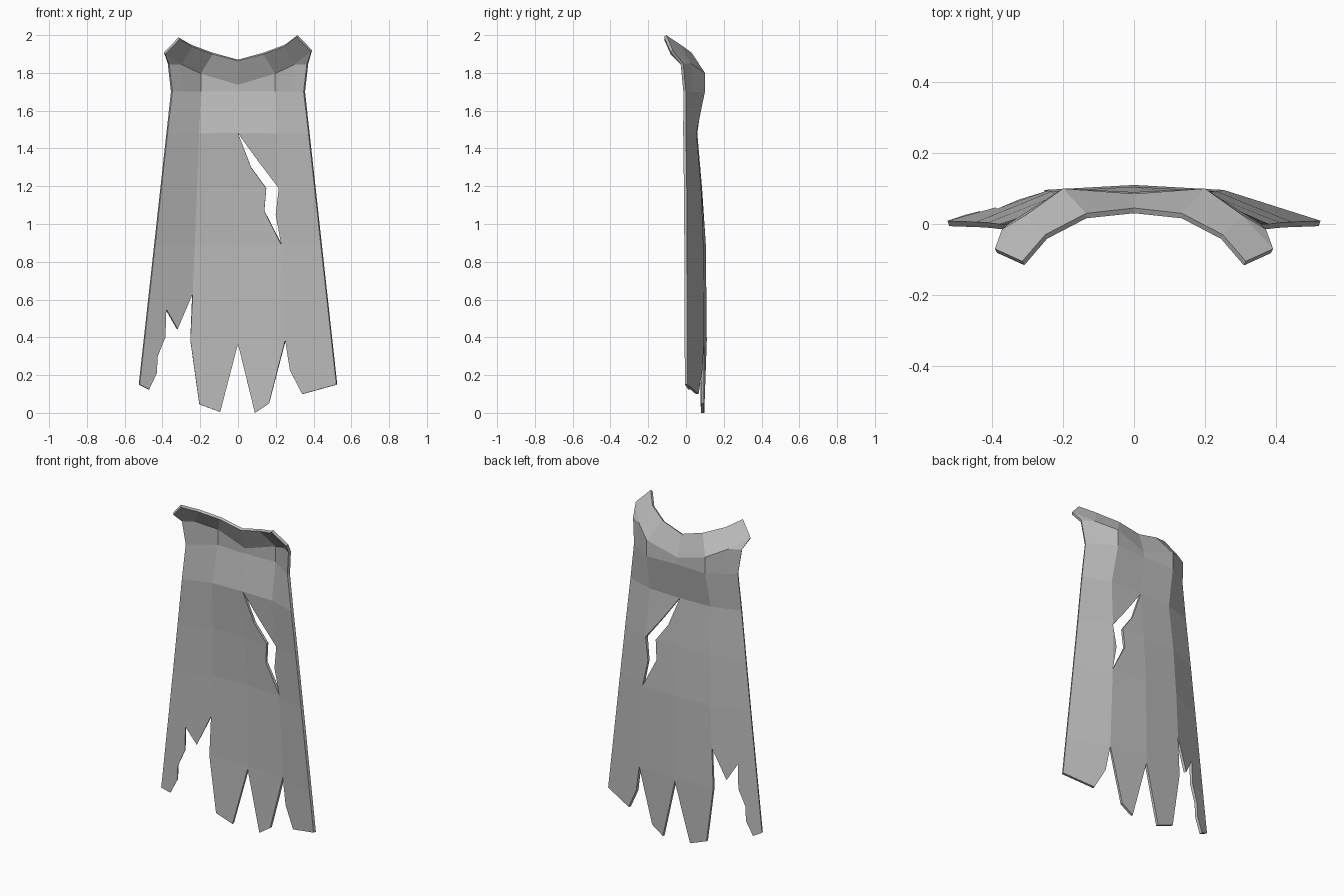
import bpy, bmesh
from mathutils import Vector

cube = bpy.data.objects.get("Cube")
if cube:
    bpy.data.objects.remove(cube, do_unlink=True)

TOP = 1.7
# Depth of the cloth by height: z, side edge, fold, centre
DEPTH = [(1.7, 0.0, 0.1, 0.09), (1.48, 0.0, 0.055, 0.06), (1.19, 0.004, 0.08, 0.085),
         (0.89, 0.006, 0.092, 0.105), (0.385, 0.008, 0.096, 0.11), (0.0, 0.01, 0.09, 0.1)]


def fold(z):
    return 0.2 + (TOP - z) * 0.04


def side(z):
    return 0.355 + (TOP - z) * 0.11


def depth(x, z):
    for (z1, *upper), (z0, *lower) in zip(DEPTH, DEPTH[1:]):
        if z >= z0 - 1e-6:
            t = (z - z0) / (z1 - z0)
            edge, crease, mid = [b + (a - b) * t for a, b in zip(upper, lower)]
            break
    f, s, x = fold(z), side(z), abs(x)
    if x < f:
        return mid + (crease - mid) * x / f
    return crease + (edge - crease) * (x - f) / (s - f)


def on_fold(z, sign=1):
    return (sign * fold(z), z)


bm = bmesh.new()

# Flat cloth pieces with ragged hems, joined along the tear and its seam
tear_outer = [(0.11, 1.33), on_fold(1.19), (0.2, 1.05)]
tear_inner = [(0.07, 1.3), (0.15, 1.19), (0.14, 1.07)]
tear_top, tear_end, notch, centre_notch = (0, 1.48), on_fold(0.89), on_fold(0.385), (0, 0.365)

right_part = [(0, TOP), tear_top, centre_notch, (-0.095, 0.005), (-0.205, 0.045),
              on_fold(0.385, -1), on_fold(0.63, -1), (-0.325, 0.445), (-0.385, 0.55),
              (-0.39, 0.4), (-0.43, 0.3), (-0.435, 0.21), (-0.475, 0.125),
              (-side(0.15), 0.15), (-0.355, TOP), (-0.3, TOP), (-0.2, TOP)]
middle_part = [tear_top, *tear_inner, tear_end, notch, (0.165, 0.05), (0.09, 0), centre_notch]
left_part = [(0, TOP), tear_top, *tear_outer, tear_end, notch, (0.28, 0.225), (0.345, 0.1),
             (side(0.15), 0.15), (0.355, TOP), (0.3, TOP), (0.2, TOP)]
for outline in (right_part, middle_part, left_part):
    bm.faces.new([bm.verts.new((x, 0, z)) for x, z in outline])


def crease_along(point, normal):
    bmesh.ops.bisect_plane(bm, geom=bm.verts[:] + bm.edges[:] + bm.faces[:],
                           dist=0.002, plane_co=point, plane_no=normal)


# Crease lines across the cloth and down both folds
for row in DEPTH[1:-1]:
    crease_along((0, 0, row[0]), (0, 0, 1))
for sign in (-1, 1):
    crease_along((sign * fold(TOP), 0, TOP), (1, 0, sign * 0.04))

# Bend the flat cloth
for v in bm.verts:
    v.co.y = depth(v.co.x, v.co.z)

# Collar with a standing flap on each shoulder
rim = [(0, 0.045, 1.87), (0.135, 0.03, 1.907), (0.25, -0.03, 1.95)]
base = [(0, 0.085, 1.74), (0.2, 0.1, 1.8), (0.305, 0.025, 1.85), (0.372, -0.015, 1.85)]
hem = [(x, depth(x, TOP), TOP) for x in (0, 0.2, 0.3, 0.355)]
for sign in (-1, 1):
    drop = 0.012 if sign < 0 else 0
    tip = (0.315, -0.105, 2 - drop)
    corner = (0.392, -0.07, 1.92 - drop)
    quads = [(rim[i], rim[i + 1], base[i + 1], base[i]) for i in range(2)]
    quads += [(base[i], base[i + 1], hem[i + 1], hem[i]) for i in range(3)]
    quads += [(rim[2], tip, corner, base[2]), (corner, base[3], base[2])]
    for quad in quads:
        bm.faces.new([bm.verts.new((sign * x, y, z)) for x, y, z in quad])

# Weld everything and make the outside face the back
bmesh.ops.remove_doubles(bm, verts=bm.verts[:], dist=0.002)
bmesh.ops.recalc_face_normals(bm, faces=bm.faces[:])
bm.normal_update()
if sum((f.normal * f.calc_area() for f in bm.faces), Vector()).y < 0:
    bmesh.ops.reverse_faces(bm, faces=bm.faces[:])

mesh = bpy.data.meshes.new("cape")
bm.to_mesh(mesh)
bm.free()
cape = bpy.data.objects.new("cape", mesh)
bpy.context.collection.objects.link(cape)

# Cloth thickness
thick = cape.modifiers.new("thickness", 'SOLIDIFY')
thick.thickness = 0.016
thick.offset = -1

# Plain grey cloth
cloth = bpy.data.materials.new("grey_cloth")
cloth.use_nodes = True
grey = (0.5, 0.5, 0.5, 1)
cloth.diffuse_color = grey
cloth.node_tree.nodes["Principled BSDF"].inputs["Base Color"].default_value = grey
mesh.materials.append(cloth)
